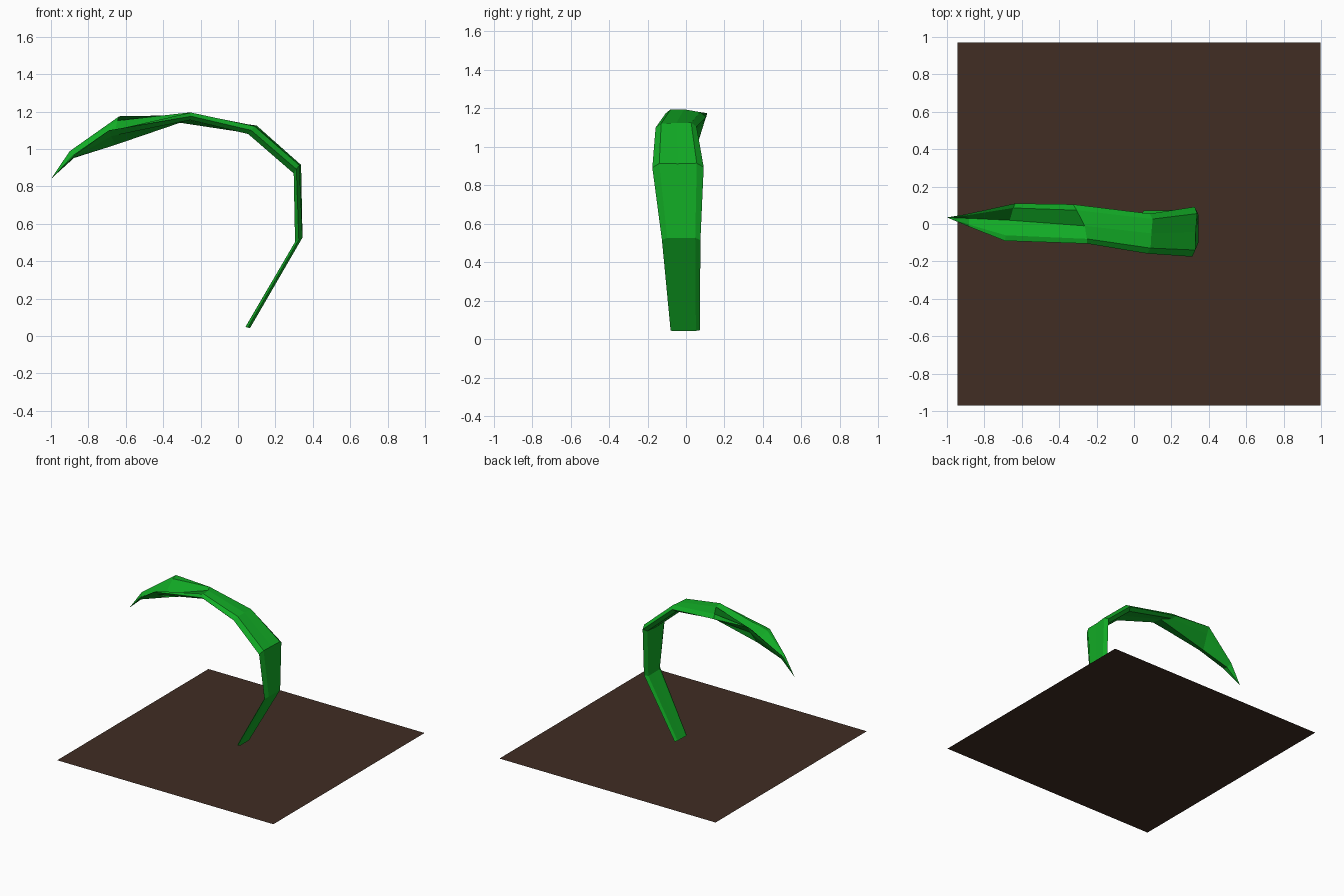
import bpy
import bmesh
from mathutils import Vector as V

if "Cube" in bpy.data.objects:
    bpy.data.objects.remove(bpy.data.objects["Cube"])


def material(name, rgb):
    m = bpy.data.materials.new(name)
    m.diffuse_color = (*rgb, 1)
    m.use_nodes = True
    m.node_tree.nodes["Principled BSDF"].inputs["Base Color"].default_value = m.diffuse_color
    return m


def make_object(name, bm, mat):
    me = bpy.data.meshes.new(name)
    bm.to_mesh(me)
    bm.free()
    me.materials.append(mat)
    ob = bpy.data.objects.new(name, me)
    bpy.context.collection.objects.link(ob)
    return ob


soil = material("dark_brown_soil", (0.052, 0.026, 0.017))
green = material("leaf_green", (0.006, 0.41, 0.019))

# Ground: one flat square sheet
bm = bmesh.new()
bm.faces.new([bm.verts.new(p) for p in
              ((-0.945, -0.97, 0), (0.997, -0.97, 0), (0.997, 0.97, 0), (-0.945, 0.97, 0))])
make_object("ground", bm, soil)

# Blade stations: near rim, midrib, far rim, half thickness toward the outer side
stations = [
    ((0.052, -0.08, 0.045), (0.052, -0.005, 0.045), (0.052, 0.072, 0.047), (0.012, 0, -0.003)),
    ((0.325, -0.125, 0.515), (0.325, -0.025, 0.515), (0.325, 0.075, 0.515), (0.020, 0, 0.012)),
    ((0.312, -0.175, 0.892), (0.315, -0.042, 0.890), (0.325, 0.092, 0.894), (0.015, 0, 0.022)),
    ((0.070, -0.158, 1.100), (0.076, -0.05, 1.103), (0.085, 0.055, 1.105), (0.017, 0, 0.021)),
    ((-0.25, -0.105, 1.175), (-0.265, -0.01, 1.175), (-0.325, 0.105, 1.155), (0.002, 0, 0.020)),
    ((-0.69, -0.09, 1.10), (-0.66, 0.02, 1.036), (-0.635, 0.11, 1.175), (-0.004, 0, 0.014)),
    ((-0.88, -0.015, 0.962), (-0.88, 0.03, 0.958), (-0.90, 0.052, 0.988), (-0.003, 0, 0.006)),
]


# Cross-section: pointed rims with a thick body, folded at the midrib
def section(near, mid, far, t):
    a, c, b, t = V(near), V(mid), V(far), V(t)
    ai, bi = a.lerp(c, 0.27), b.lerp(c, 0.27)
    return [a, ai + t, c + t, bi + t, b, bi - t, c - t, ai - t]


# Blade: rings bridged to each other, closed at the root and drawn to a tip
bm = bmesh.new()
rings = [[bm.verts.new(p) for p in section(*s)] for s in stations]
tip = bm.verts.new((-1.0, 0.035, 0.84))
n = len(rings[0])
for lo, hi in zip(rings, rings[1:]):
    for i in range(n):
        j = (i + 1) % n
        bm.faces.new((lo[i], lo[j], hi[j], hi[i]))
for i in range(n):
    bm.faces.new((rings[-1][i], rings[-1][(i + 1) % n], tip))
bm.faces.new(rings[0][::-1])
bmesh.ops.recalc_face_normals(bm, faces=bm.faces)
make_object("grass_blade", bm, green)
